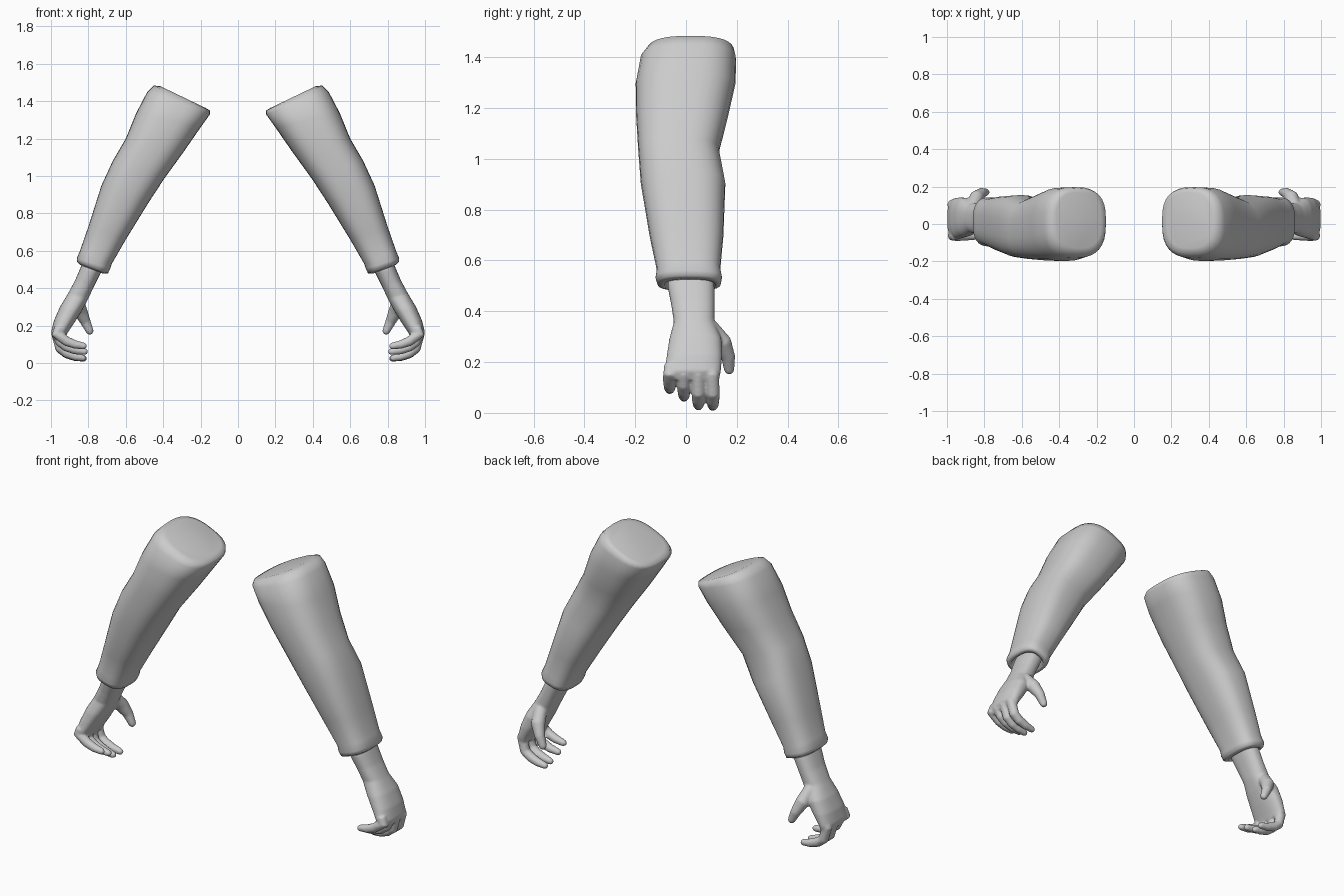
import bpy, bmesh, math
from mathutils import Vector


def bridge(bm, rings):
    for a, b in zip(rings, rings[1:]):
        n = len(a)
        for i in range(n):
            bm.faces.new((a[i], a[(i + 1) % n], b[(i + 1) % n], b[i]))
    bm.faces.new(rings[0][::-1])
    bm.faces.new(rings[-1])


def loft(bm, sections, n=32, power=2.5):
    # section: inner x, inner z, outer x, outer z, front y, back y
    rings = []
    for ix, iz, ox, oz, y0, y1 in sections:
        ring = []
        for k in range(n):
            a = 2 * math.pi * k / n
            c, s = math.cos(a), math.sin(a)
            u = math.copysign(abs(c) ** (2 / power), c) / 2 + 0.5
            v = math.copysign(abs(s) ** (2 / power), s) / 2 + 0.5
            ring.append(bm.verts.new((ix + (ox - ix) * u, y0 + (y1 - y0) * v, iz + (oz - iz) * u)))
        rings.append(ring)
    bridge(bm, rings)


def digit(bm, pts, radii, n=14):
    # tapering tube with a rounded tip
    pts = [Vector(p) for p in pts]
    radii = list(radii)
    tip = (pts[-1] - pts[-2]).normalized()
    end, r = pts[-1], radii[-1]
    for t in (0.5, 0.85, 1.0):
        pts.append(end + tip * r * t)
        radii.append(r * max(math.sqrt(1 - t * t), 0.15))
    rings = []
    for i, p in enumerate(pts):
        d = (pts[min(i + 1, len(pts) - 1)] - pts[max(i - 1, 0)]).normalized()
        side = (Vector((0, 1, 0)) - d * d.y).normalized()
        up = d.cross(side)
        rings.append([bm.verts.new(p + (side * math.cos(2 * math.pi * k / n)
                                        + up * math.sin(2 * math.pi * k / n)) * radii[i])
                      for k in range(n)])
    bridge(bm, rings)


def finish(bm, name):
    bmesh.ops.recalc_face_normals(bm, faces=bm.faces)
    me = bpy.data.meshes.new(name)
    bm.to_mesh(me)
    bm.free()
    me.polygons.foreach_set("use_smooth", [True] * len(me.polygons))
    ob = bpy.data.objects.new(name, me)
    bpy.context.collection.objects.link(ob)
    return ob


# Sleeves: shoulder cap down to the cuff, then turned inside
bm = bmesh.new()
loft(bm, [
    (0.175, 1.365, 0.415, 1.48, -0.13, 0.17),
    (0.15, 1.35, 0.45, 1.484, -0.155, 0.19),
    (0.15, 1.33, 0.485, 1.45, -0.18, 0.197),
    (0.20, 1.26, 0.545, 1.335, -0.198, 0.195),
    (0.29, 1.13, 0.60, 1.20, -0.196, 0.165),
    (0.395, 0.985, 0.67, 1.08, -0.188, 0.13),
    (0.48, 0.855, 0.73, 0.95, -0.178, 0.155),
    (0.60, 0.66, 0.80, 0.73, -0.143, 0.147),
    (0.675, 0.53, 0.845, 0.60, -0.115, 0.135),
    (0.683, 0.505, 0.862, 0.56, -0.12, 0.142),
    (0.695, 0.48, 0.86, 0.54, -0.112, 0.137),
    (0.72, 0.478, 0.845, 0.525, -0.085, 0.115),
    (0.715, 0.54, 0.82, 0.58, -0.065, 0.10)], power=2.7)
sleeve = finish(bm, "sleeves")

# Hands: wrist and palm, four curled fingers, thumb
bm = bmesh.new()
loft(bm, [
    (0.705, 0.54, 0.815, 0.57, -0.07, 0.105),
    (0.735, 0.48, 0.842, 0.51, -0.072, 0.112),
    (0.77, 0.41, 0.872, 0.44, -0.058, 0.112),
    (0.80, 0.345, 0.91, 0.37, -0.048, 0.112),
    (0.835, 0.28, 0.952, 0.30, -0.066, 0.14),
    (0.875, 0.215, 0.983, 0.23, -0.076, 0.142),
    (0.915, 0.155, 1.0, 0.165, -0.085, 0.137),
    (0.93, 0.13, 0.985, 0.13, -0.08, 0.13)], power=2.4)
for y, low, reach in ((-0.064, 0.07, 0.825), (-0.008, 0.04, 0.82), (0.049, 0.006, 0.83), (0.106, 0.004, 0.825)):
    digit(bm, [(0.955, y * 0.93, 0.19), (0.97, y * 0.97, 0.15), (0.95, y, low + 0.072),
               (0.915, y, low + 0.046), (0.87, y, low + 0.029), (reach, y, low + 0.021)],
          (0.027, 0.028, 0.027, 0.026, 0.023, 0.018))
digit(bm, [(0.86, 0.09, 0.34), (0.842, 0.143, 0.275), (0.815, 0.166, 0.22), (0.793, 0.17, 0.172)],
      (0.035, 0.038, 0.028, 0.021))
hand = finish(bm, "hands")
remesh = hand.modifiers.new("Blend", 'REMESH')
remesh.mode = 'VOXEL'
remesh.voxel_size = 0.006
remesh.use_smooth_shade = True
smooth = hand.modifiers.new("Soften", 'SMOOTH')
smooth.factor = 0.5
smooth.iterations = 5

# Mirror both parts to the other arm
for ob in (sleeve, hand):
    ob.modifiers.new("Mirror", 'MIRROR').use_mirror_merge = False
